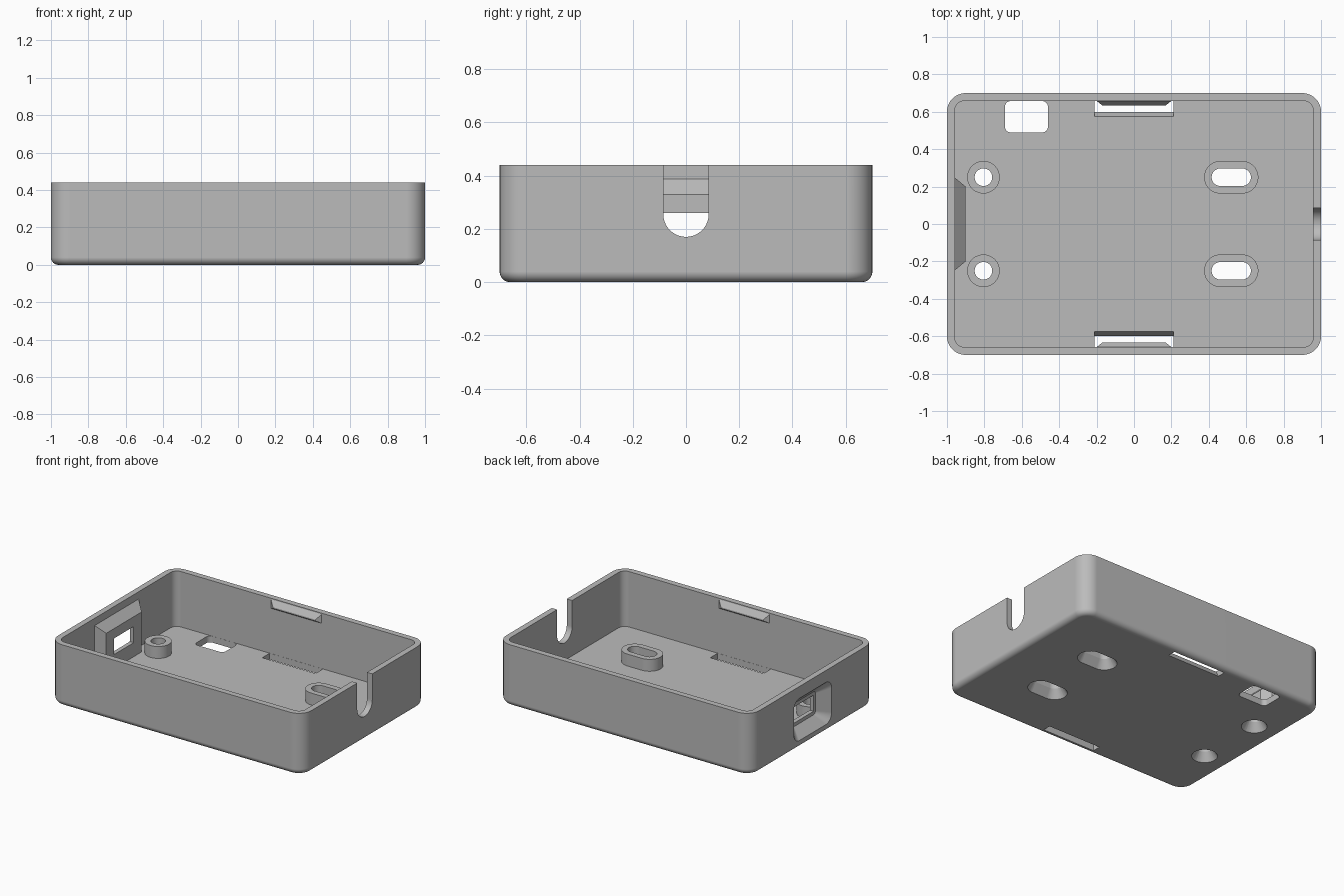
import bpy, bmesh, math
from mathutils import Vector

cube = bpy.data.objects.get("Cube")
if cube:
    bpy.data.objects.remove(cube, do_unlink=True)

grey = bpy.data.materials.new("plain grey")
grey.use_nodes = True
colour = (0.5, 0.5, 0.5, 1)
grey.diffuse_color = colour
grey.node_tree.nodes["Principled BSDF"].inputs["Base Color"].default_value = colour

PLACE = {"X": lambda u, v, w: (w, u, v),
         "Y": lambda u, v, w: (u, w, v),
         "Z": lambda u, v, w: (u, v, w)}


def outline(u0, u1, v0, v1, r, steps=10):
    """Rectangle with rounded corners; r = 0 gives sharp ones."""
    if r == 0:
        return [(u1, v1), (u0, v1), (u0, v0), (u1, v0)]
    points = []
    corners = [(u1 - r, v1 - r), (u0 + r, v1 - r), (u0 + r, v0 + r), (u1 - r, v0 + r)]
    for i, (cu, cv) in enumerate(corners):
        for k in range(steps + 1):
            a = math.pi / 2 * (i + k / steps)
            points.append((cu + r * math.cos(a), cv + r * math.sin(a)))
    return points


def loft(name, axis, *sections):
    """Solid through sections (position, u0, u1, v0, v1, radius) along an axis."""
    bm = bmesh.new()
    rings = []
    for w, *shape in sections:
        rings.append([bm.verts.new(PLACE[axis](u, v, w)) for u, v in outline(*shape)])
    for a, b in zip(rings, rings[1:]):
        n = len(a)
        for i in range(n):
            j = (i + 1) % n
            bm.faces.new((a[i], a[j], b[j], b[i]))
    bm.faces.new(rings[0])
    bm.faces.new(rings[-1])
    bmesh.ops.remove_doubles(bm, verts=bm.verts, dist=1e-5)
    bmesh.ops.recalc_face_normals(bm, faces=bm.faces)
    mesh = bpy.data.meshes.new(name)
    bm.to_mesh(mesh)
    bm.free()
    obj = bpy.data.objects.new(name, mesh)
    bpy.context.collection.objects.link(obj)
    mesh.materials.append(grey)
    return obj


def pill(w, cx, cy, half, r):
    """Section of a circle stretched by half along x."""
    return (w, cx - half - r, cx + half + r, cy - r, cy + r, r - 1e-4)


def combine(base, tool, operation):
    mod = base.modifiers.new(operation, "BOOLEAN")
    mod.operation, mod.solver, mod.object = operation, "EXACT", tool
    bpy.context.view_layer.objects.active = base
    bpy.ops.object.modifier_apply(modifier=mod.name)
    bpy.data.objects.remove(tool, do_unlink=True)


X, Y, H = 1.0, 0.7, 0.44
WALL, FLOOR, FILLET = 0.042, 0.045, 0.04

# outer shell with rounded bottom edge
sections = []
for k in range(9):
    a = math.pi / 2 * k / 8
    d = FILLET * (1 - math.sin(a))
    sections.append((FILLET * (1 - math.cos(a)), d - X, X - d, d - Y, Y - d, 0.1 - d))
sections.append((H, -X, X, -Y, Y, 0.1))
tray = loft("open_tray", "Z", *sections)

# inside space
inner = (WALL - X, X - WALL, WALL - Y, Y - WALL, 0.05)
combine(tray, loft("cavity", "Z", (FLOOR, *inner), (H + 0.1, *inner)), "DIFFERENCE")

# screw bosses: round ones and slotted ones
mounts = [(x, y, half) for x, half in ((-0.805, 0), (0.52, 0.058)) for y in (-0.25, 0.25)]
for x, y, half in mounts:
    combine(tray, loft("boss", "Z", pill(0.03, x, y, half, 0.087),
                       pill(0.13, x, y, half, 0.087)), "UNION")

# connector housing on the left-hand end wall
combine(tray, loft("connector_housing", "X", (-0.965, -0.254, 0.254, 0.03, 0.395, 0),
                   (-0.90, -0.2, 0.2, 0.03, 0.33, 0)), "UNION")

# snap ridges near the rim and slanted slots below them
for s in (-1, 1):
    combine(tray, loft("snap_ridge", "Y", (s * 0.662, -0.205, 0.205, 0.365, 0.438, 0),
                       (s * 0.633, -0.168, 0.168, 0.385, 0.395, 0)), "UNION")
    low, high = sorted((s * 0.604, s * 0.657)), sorted((s * 0.57, s * 0.657))
    combine(tray, loft("snap_slot", "Z", (-0.01, -0.21, 0.21, *low, 0),
                       (0.052, -0.21, 0.21, *high, 0)), "DIFFERENCE")

# countersunk screw holes
for x, y, half in mounts:
    combine(tray, loft("screw_hole", "Z", pill(-0.01, x, y, half, 0.09),
                       pill(0.06, x, y, half, 0.047),
                       pill(0.2, x, y, half, 0.047)), "DIFFERENCE")

# tapered connector opening
combine(tray, loft("connector_recess", "X", (-1.01, -0.225, 0.225, 0.045, 0.365, 0.07),
                   (-0.93, -0.13, 0.13, 0.12, 0.285, 0.02)), "DIFFERENCE")
combine(tray, loft("connector_hole", "X", (-0.95, -0.11, 0.11, 0.145, 0.26, 0),
                   (-0.85, -0.11, 0.11, 0.145, 0.26, 0)), "DIFFERENCE")

# cable notch in the opposite end wall
notch = (-0.085, 0.085, 0.17, 0.7, 0.0849)
combine(tray, loft("cable_notch", "X", (0.9, *notch), (1.1, *notch)), "DIFFERENCE")

# floor window
window = (-0.69, -0.46, 0.49, 0.657, 0.03)
combine(tray, loft("floor_window", "Z", (-0.1, *window), (0.1, *window)), "DIFFERENCE")

# shading
bpy.ops.object.select_all(action="DESELECT")
tray.select_set(True)
bpy.context.view_layer.objects.active = tray
bpy.ops.object.shade_smooth_by_angle(angle=math.radians(25))
weighted = tray.modifiers.new("flat_face_normals", "WEIGHTED_NORMAL")
weighted.keep_sharp = True
